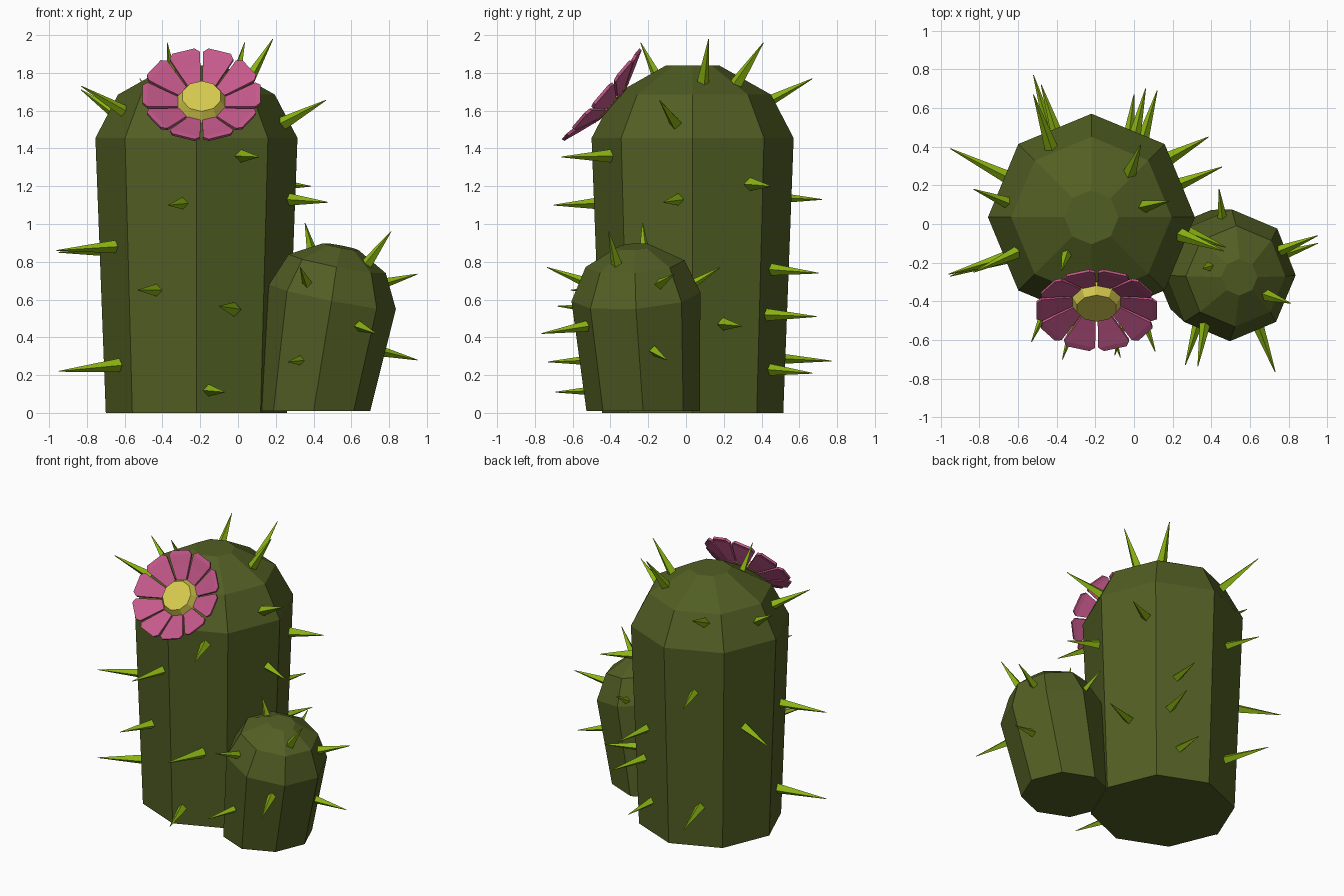
import bpy, bmesh, math
from mathutils import Vector, Matrix

if "Cube" in bpy.data.objects:
    bpy.data.objects.remove(bpy.data.objects["Cube"])


def material(name, rgb):
    m = bpy.data.materials.new(name)
    m.diffuse_color = (*rgb, 1)
    m.use_nodes = True
    m.node_tree.nodes["Principled BSDF"].inputs["Base Color"].default_value = m.diffuse_color
    return m


GREEN = material("cactus green", (0.083, 0.112, 0.017))
LIME = material("spine lime", (0.26, 0.46, 0.006))
PINK = material("petal pink", (0.56, 0.10, 0.26))
YELLOW = material("flower yellow", (0.68, 0.60, 0.08))


def finish(name, bm, mat):
    bmesh.ops.recalc_face_normals(bm, faces=bm.faces)
    me = bpy.data.meshes.new(name)
    bm.to_mesh(me)
    bm.free()
    me.materials.append(mat)
    ob = bpy.data.objects.new(name, me)
    bpy.context.collection.objects.link(ob)
    return ob


def loft(name, rings, mat, sides=8):
    """Skin rings given as (centre, radius, tilt matrix)."""
    bm = bmesh.new()
    loops = []
    for c, r, rot in rings:
        loops.append([bm.verts.new(Vector(c) + rot @ Vector(
            (r * math.cos(2 * math.pi * i / sides), r * math.sin(2 * math.pi * i / sides), 0)))
            for i in range(sides)])
    for a, b in zip(loops, loops[1:]):
        for i in range(sides):
            j = (i + 1) % sides
            bm.faces.new((a[i], a[j], b[j], b[i]))
    bm.faces.new(loops[0])
    bm.faces.new(loops[-1])
    return finish(name, bm, mat)


# Tall and small stems; the small one leans but sits flat on the ground
flat = Matrix.Identity(3)
lean = Matrix.Rotation(math.radians(11), 3, 'Y') @ Matrix.Rotation(math.radians(4), 3, 'X')
loft("tall_stem", [((-.22, .035, 0), .48, flat), ((-.22, .035, 1.455), .535, flat),
                   ((-.22, .035, 1.685), .415, flat), ((-.22, .035, 1.84), .14, flat)], GREEN)
loft("small_stem", [((.40, -.227, .01), .30, flat), ((.50, -.265, .615), .342, lean),
                    ((.525, -.27, .79), .262, lean), ((.545, -.275, .88), .095, lean)], GREEN)

# Spines as (base, tip), slim four-sided pyramids
TALL = [
    ((-.59, -.14, 1.59), (-.83, -.25, 1.73)), ((-.63, .10, 1.57), (-.83, .18, 1.71)),
    ((-.43, .40, 1.63), (-.52, .67, 1.77)), ((.05, .09, 1.75), (.185, .12, 1.98)),
    ((-.02, .27, 1.75), (.035, .41, 1.96)), ((-.34, -.13, 1.73), (-.375, -.24, 1.96)),
    ((.25, -.06, 1.54), (.465, -.14, 1.655)), ((.20, .35, 1.21), (.385, .45, 1.20)),
    ((.27, -.04, 1.13), (.475, -.12, 1.115)), ((.22, .20, .47), (.455, .295, .46)),
    ((-.65, -.17, .88), (-.96, -.26, .86)), ((-.65, -.17, .25), (-.95, -.27, .22)),
    ((-.65, .24, .86), (-.95, .39, .85)), ((-.39, .44, 1.14), (-.48, .72, 1.13)),
    ((.0, .44, .76), (.06, .70, .74)), ((.04, .42, .52), (.12, .69, .51)),
    ((-.42, .43, .29), (-.52, .77, .275)), ((-.03, .43, .23), (.0, .67, .21)),
    ((.02, -.41, 1.36), (.11, -.66, 1.355)), ((-.29, -.45, 1.11), (-.37, -.70, 1.10)),
    ((-.43, -.38, .65), (-.53, -.61, .65)), ((-.03, -.42, .55), (-.10, -.68, .565)),
    ((-.16, -.41, .12), (-.07, -.69, .11))]
SMALL = [
    ((.39, -.22, .86), (.355, -.23, 1.005)), ((.69, -.37, .80), (.81, -.41, .96)),
    ((.75, -.14, .68), (.95, -.06, .735)), ((.37, -.50, .68), (.33, -.735, .77)),
    ((.64, -.52, .46), (.73, -.765, .42)), ((.74, -.17, .33), (.95, -.10, .28)),
    ((.34, -.48, .28), (.265, -.73, .27)), ((.46, .0, .66), (.44, .18, .77))]


def spines(name, pairs, radius):
    bm = bmesh.new()
    for base, tip in pairs:
        base, tip = Vector(base), Vector(tip)
        d = (tip - base).normalized()
        base = base - d * .04
        length = (tip - base).length
        m = Matrix.Translation((base + tip) / 2) @ d.to_track_quat('Z', 'Y').to_matrix().to_4x4()
        bmesh.ops.create_cone(bm, cap_ends=True, segments=4, radius1=radius, radius2=.002,
                              depth=length, matrix=m)
    finish(name, bm, LIME)


spines("tall_stem_spines", TALL, .038)
spines("small_stem_spines", SMALL, .034)

# Flower frame: local z points out of the dome, towards the front and up
normal = Vector((0, -.76, .65)).normalized()
up = Vector((0, .65, .76)).normalized()
side = up.cross(normal)
frame = Matrix((side, up, normal)).transposed().to_4x4()
frame.translation = (-.193, -.397, 1.643)

# Ten cupped petals with bevelled tips and narrow gaps
bm = bmesh.new()
N = 10
for k in range(N):
    turn = Matrix.Rotation(2 * math.pi * (k + .5) / N + math.pi / 2, 4, 'Z')
    profile = [(.10, .028, 0), (.215, .063, .04), (.285, .084, .066), (.312, .062, .072)]
    rows = []
    for r, w, h in profile:
        rows.append([bm.verts.new(frame @ turn @ Vector((r, s * w, h + t)))
                     for s, t in ((-1, 0), (1, 0), (1, -.016), (-1, -.016))])
    for a, b in zip(rows, rows[1:]):
        for i in range(4):
            j = (i + 1) % 4
            bm.faces.new((a[i], a[j], b[j], b[i]))
    bm.faces.new(rows[0])
    bm.faces.new(rows[-1])
finish("flower_petals", bm, PINK)

# Flower centre
bm = bmesh.new()
bmesh.ops.create_cone(bm, cap_ends=True, segments=10, radius1=.14, radius2=.106, depth=.06,
                      matrix=frame @ Matrix.Translation((0, 0, .022)))
finish("flower_centre", bm, YELLOW)
